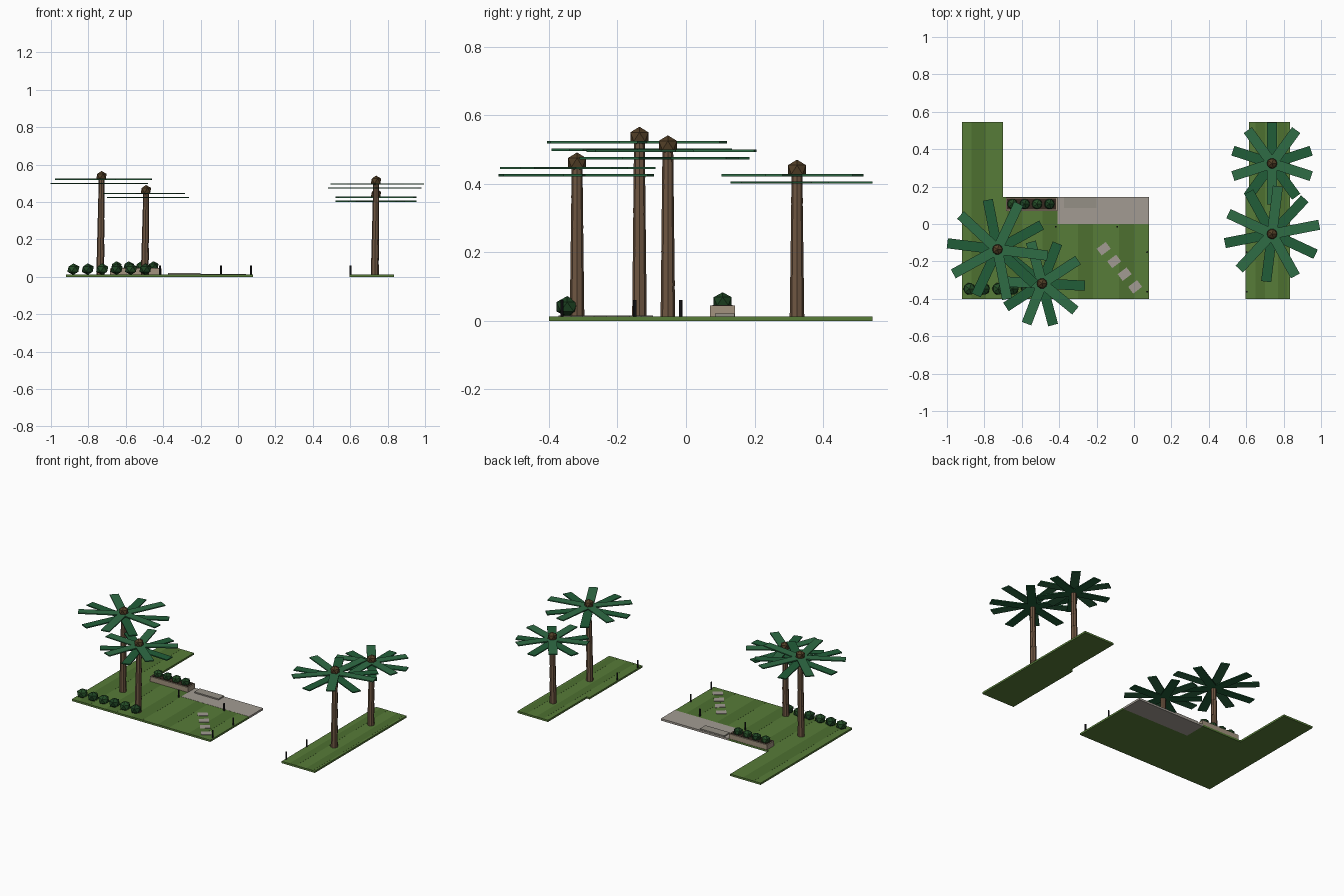
import bpy, bmesh
from math import radians, cos, sin
from mathutils import Matrix, Vector

if "Cube" in bpy.data.objects:
    bpy.data.objects.remove(bpy.data.objects["Cube"])


def mat(name, *rgb):
    m = bpy.data.materials.new(name)
    m.diffuse_color = (*rgb, 1)
    m.use_nodes = True
    m.node_tree.nodes["Principled BSDF"].inputs["Base Color"].default_value = m.diffuse_color
    return m


GRASS = mat("grass", .095, .20, .04)
STRIPE = mat("mown_grass", .075, .16, .03)
STONE = mat("stone", .36, .33, .29)
SLAB = mat("slab", .30, .28, .24)
PLANTER = mat("planter_stone", .36, .29, .21)
SOIL = mat("soil", .035, .022, .014)
BARK = mat("bark", .16, .095, .055)
CROWN = mat("crown_brown", .085, .05, .02)
LEAF_A = mat("leaf_light", .028, .15, .06)
LEAF_B = mat("leaf_dark", .015, .11, .04)
BUSH_A = mat("bush_light", .018, .075, .02)
BUSH_B = mat("bush_dark", .012, .055, .016)
METAL = mat("dark_metal", .012, .012, .014)


def finish(name, bm, material):
    bmesh.ops.recalc_face_normals(bm, faces=bm.faces)
    me = bpy.data.meshes.new(name)
    bm.to_mesh(me)
    bm.free()
    me.materials.append(material)
    ob = bpy.data.objects.new(name, me)
    bpy.context.collection.objects.link(ob)
    return ob


def add_box(bm, size, matrix):
    bmesh.ops.create_cube(bm, size=1, matrix=matrix @ Matrix.Diagonal((*size, 1)))


def box(name, x0, x1, y0, y1, z0, z1, material):
    bm = bmesh.new()
    centre = Vector((x0 + x1, y0 + y1, z0 + z1)) / 2
    add_box(bm, (x1 - x0, y1 - y0, z1 - z0), Matrix.Translation(centre))
    return finish(name, bm, material)


def ball(name, x, y, z, r, squash, material):
    bm = bmesh.new()
    m = Matrix.Translation((x, y, z)) @ Matrix.Diagonal((1, 1, squash, 1))
    bmesh.ops.create_icosphere(bm, subdivisions=1, radius=r, matrix=m)
    return finish(name, bm, material)


def cone(bm, x, y, z0, z1, r0, r1, sides):
    bmesh.ops.create_cone(bm, cap_ends=True, segments=sides, radius1=r0, radius2=r1,
                          depth=z1 - z0, matrix=Matrix.Translation((x, y, (z0 + z1) / 2)))


# Lawn slabs
TOP = .012
box("lawn_left_strip", -.92, -.70, .145, .545, 0, TOP, GRASS)
box("lawn_left", -.92, -.41, -.40, .145, 0, TOP, GRASS)
box("lawn_middle", -.41, .08, -.40, 0, 0, TOP, GRASS)
box("lawn_right_front", .595, .835, -.40, .145, 0, TOP, GRASS)
box("lawn_right_back", .615, .835, .145, .545, 0, TOP, GRASS)

# Mown stripes
for i, (x, y1) in enumerate([(-.87, .545), (-.68, .145), (-.49, .145),
                             (-.30, 0), (-.08, 0), (.65, .545), (.77, .545)]):
    box(f"mown_stripe_{i}", x, x + .08 if x < .6 else x + .05, -.40, y1, TOP - .001, TOP + .0004, STRIPE)

# Patio with raised slab
box("patio", -.41, .08, 0, .145, 0, TOP + .001, STONE)
box("patio_step", -.375, -.20, .085, .142, TOP, .021, SLAB)

# Stepping stones
for i in range(4):
    bm = bmesh.new()
    m = Matrix.Translation((-.162 + .056 * i, -.132 - .068 * i, .009)) @ Matrix.Rotation(radians(37), 4, 'Z')
    add_box(bm, (.06, .045, .012), m)
    finish(f"stepping_stone_{i}", bm, STONE)

# Planter with small bushes
box("planter", -.685, -.41, .07, .143, .004, .044, PLANTER)
box("planter_soil", -.678, -.417, .077, .136, .04, .046, SOIL)
for i in range(4):
    ball(f"planter_bush_{i}", -.65 + .066 * i, .107, .057, .031, .85, (BUSH_A, BUSH_B)[i % 2])

# Front hedge
for i in range(6):
    ball(f"hedge_bush_{i}", -.88 + .077 * i, -.347, .041, .036, .86, (BUSH_A, BUSH_B)[i % 2])

# Path bollards
for i, (x, y) in enumerate([(-.418, -.015), (-.09, -.015), (.07, -.15),
                            (.07, -.362), (.602, -.15), (.602, -.362)]):
    bm = bmesh.new()
    cone(bm, x, y, .008, .060, .005, .005, 8)
    finish(f"bollard_{i}", bm, METAL)


def palm(tag, x, y, top, reach, angle):
    """Palm with two layers of five flat fronds; angle is the upper layer's first frond."""
    n = 5
    bm = bmesh.new()
    for i in range(n):
        r = .0215 - .0055 * i / n
        cone(bm, x - .006 * (1 - i / (n - 1)), y, top * i / n + .002, top * (i + 1) / n + .002,
             r, r - .0015, 8)
    finish(f"{tag}_trunk", bm, BARK)
    for layer, (turn, z, material) in enumerate([(0, top, LEAF_A), (36, top - .0215, LEAF_B)]):
        bm = bmesh.new()
        for k in range(5):
            a = radians(angle + turn + 72 * k)
            m = Matrix.Translation((x + cos(a) * reach / 2, y + sin(a) * reach / 2, z))
            add_box(bm, (reach, .054, .007), m @ Matrix.Rotation(a, 4, 'Z'))
        finish(f"{tag}_fronds_{layer}", bm, material)
    ball(f"{tag}_crown", x, y, top + .016, .031, .95, CROWN)


palm("palm_left_back", -.73, -.136, .521, .27, -7)
palm("palm_left_front", -.492, -.318, .446, .23, 33)
palm("palm_right_front", .738, -.053, .496, .257, 11)
palm("palm_right_back", .738, .324, .425, .22, 54)
